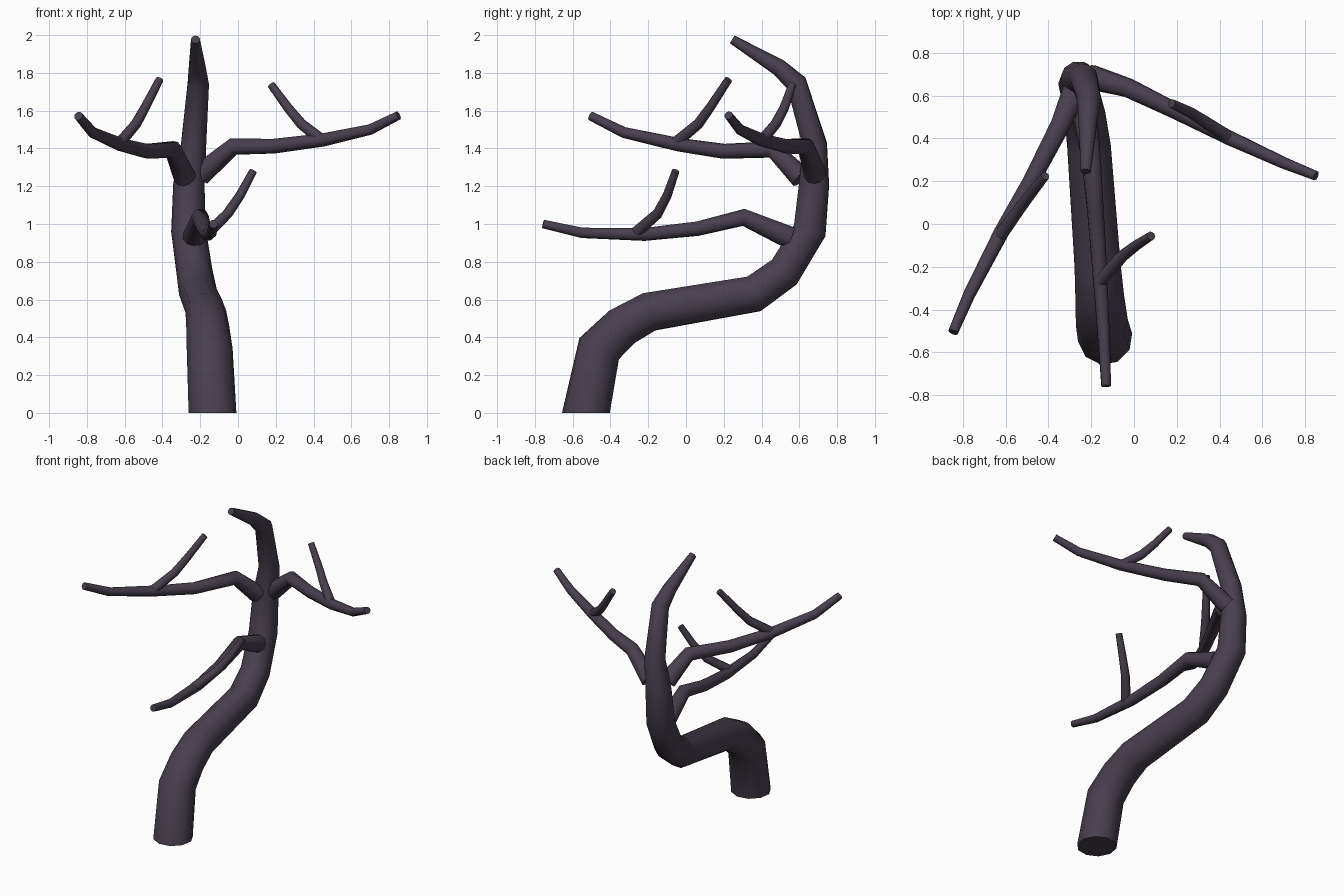
import bpy, bmesh, math
from mathutils import Vector

SIDES = 10
bark = bpy.data.materials.new("bark")
bark.diffuse_color = (0.065, 0.05, 0.075, 1)


def limb(name, pts, first_dir=None, sides=SIDES):
    """Tapered tube through (x, y, z, radius) points."""
    pos = [Vector(p[:3]) for p in pts]
    seg = [(b - a).normalized() for a, b in zip(pos, pos[1:])]
    tangents = [Vector(first_dir) if first_dir else seg[0]]
    tangents += [(a + b).normalized() for a, b in zip(seg, seg[1:])] + [seg[-1]]
    bm = bmesh.new()
    rings = []
    u = tangents[0].orthogonal().normalized()
    for p, t, data in zip(pos, tangents, pts):
        u = (u - t * u.dot(t)).normalized()
        v = t.cross(u)
        ring = []
        for i in range(sides):
            a = 2 * math.pi * i / sides
            ring.append(bm.verts.new(p + data[3] * (u * math.cos(a) + v * math.sin(a))))
        rings.append(ring)
    for r0, r1 in zip(rings, rings[1:]):
        for i in range(sides):
            j = (i + 1) % sides
            bm.faces.new((r0[i], r0[j], r1[j], r1[i]))
    bm.faces.new(rings[0][::-1])
    bm.faces.new(rings[-1])
    mesh = bpy.data.meshes.new(name)
    bm.to_mesh(mesh)
    bm.free()
    ob = bpy.data.objects.new(name, mesh)
    bpy.context.collection.objects.link(ob)
    mesh.materials.append(bark)
    bpy.ops.object.select_all(action='DESELECT')
    ob.select_set(True)
    bpy.context.view_layer.objects.active = ob
    bpy.ops.object.shade_smooth_by_angle(angle=math.radians(50))


# S-shaped trunk
limb("trunk", [
    (-0.135, -0.53, 0.0, 0.128), (-0.15, -0.46, 0.34, 0.122),
    (-0.16, -0.34, 0.455, 0.114), (-0.17, -0.195, 0.535, 0.108),
    (-0.21, 0.36, 0.63, 0.102), (-0.23, 0.52, 0.745, 0.096),
    (-0.262, 0.655, 0.965, 0.092), (-0.26, 0.678, 1.21, 0.083),
    (-0.235, 0.682, 1.42, 0.067), (-0.21, 0.585, 1.745, 0.057),
    (-0.215, 0.49, 1.83, 0.046), (-0.225, 0.245, 1.977, 0.024)],
    first_dir=(0, 0, 1))

# Three long branches
limb("low_front_branch", [
    (-0.235, 0.55, 0.927, 0.06), (-0.20, 0.305, 1.035, 0.046),
    (-0.18, 0.06, 0.975, 0.039), (-0.16, -0.22, 0.945, 0.035),
    (-0.14, -0.55, 0.953, 0.028), (-0.13, -0.757, 1.0, 0.023)])
limb("left_branch", [
    (-0.28, 0.61, 1.245, 0.06), (-0.345, 0.46, 1.395, 0.047),
    (-0.48, 0.20, 1.385, 0.040), (-0.62, -0.04, 1.42, 0.036),
    (-0.77, -0.33, 1.485, 0.029), (-0.845, -0.505, 1.572, 0.024)])
limb("right_branch", [
    (-0.20, 0.685, 1.26, 0.06), (-0.025, 0.635, 1.41, 0.046),
    (0.19, 0.53, 1.412, 0.039), (0.45, 0.40, 1.445, 0.035),
    (0.70, 0.285, 1.50, 0.028), (0.85, 0.225, 1.575, 0.023)])

# One upright twig on each branch
limb("low_front_twig", [
    (-0.16, -0.27, 0.95, 0.031), (-0.055, -0.15, 1.055, 0.028),
    (0.01, -0.10, 1.15, 0.025), (0.08, -0.055, 1.28, 0.021)])
limb("left_twig", [
    (-0.625, -0.055, 1.43, 0.031), (-0.54, 0.065, 1.53, 0.028),
    (-0.49, 0.13, 1.62, 0.025), (-0.415, 0.225, 1.765, 0.021)])
limb("right_twig", [
    (0.45, 0.40, 1.44, 0.031), (0.335, 0.475, 1.53, 0.028),
    (0.265, 0.52, 1.615, 0.025), (0.175, 0.563, 1.738, 0.021)])
